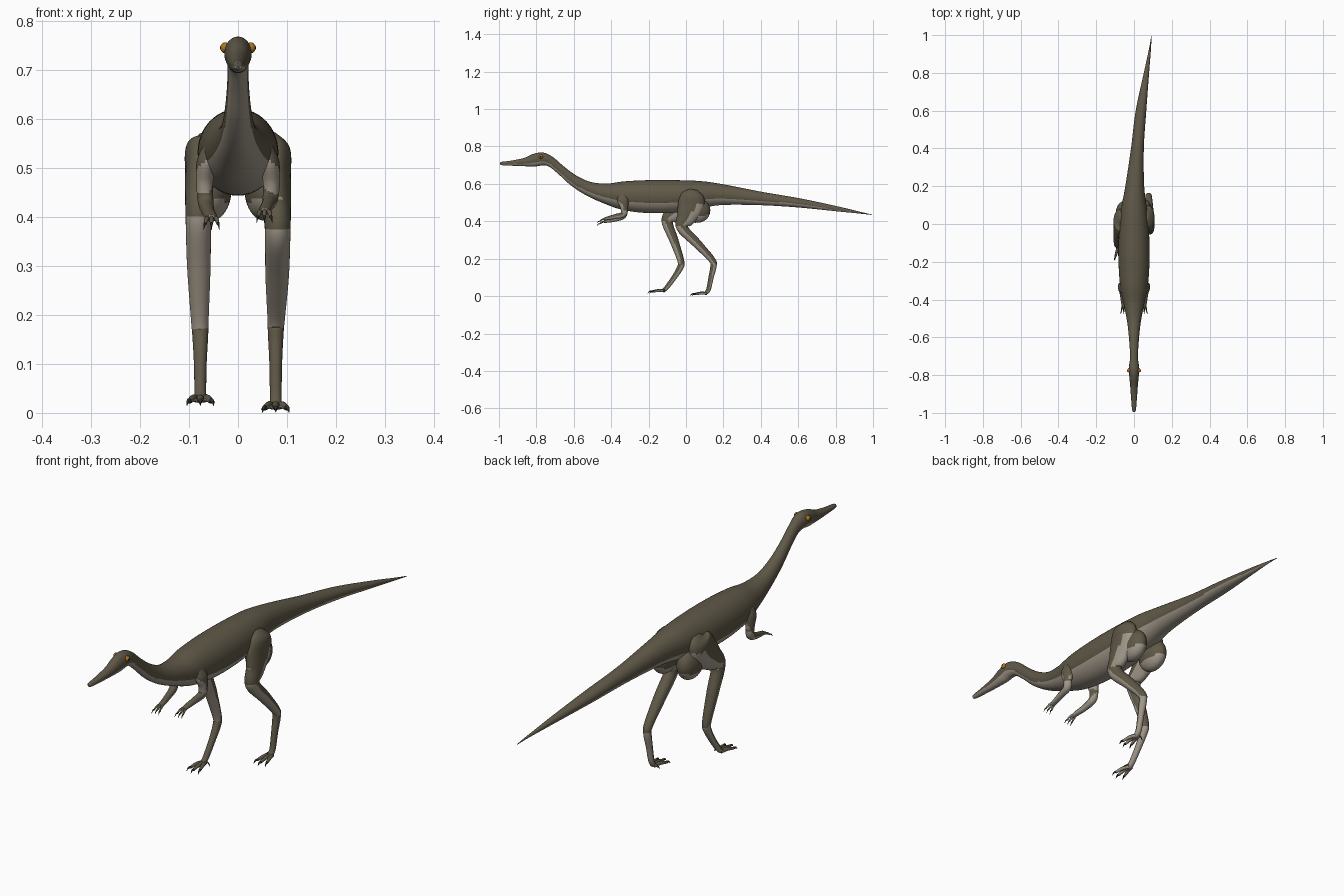
import bpy
import bmesh
import math
from mathutils import Vector

default_cube = bpy.data.objects.get("Cube")
if default_cube:
    bpy.data.objects.remove(default_cube, do_unlink=True)


def make_material(name, colour):
    material = bpy.data.materials.new(name)
    material.use_nodes = True
    rgba = (*colour, 1.0)
    material.diffuse_color = rgba
    material.node_tree.nodes["Principled BSDF"].inputs["Base Color"].default_value = rgba
    return material


HIDE = make_material("olive brown hide", (0.115, 0.098, 0.064))
BELLY = make_material("pale underside", (0.36, 0.315, 0.255))
EYE = make_material("amber eye", (0.42, 0.18, 0.012))
PUPIL = make_material("black pupil", (0.01, 0.01, 0.01))
CLAW = make_material("dark claw", (0.035, 0.03, 0.025))


def finish(name, bm, materials, threshold=None):
    """Turn a bmesh into a smooth object; faces that look down get the pale colour."""
    bmesh.ops.recalc_face_normals(bm, faces=bm.faces)
    bm.normal_update()
    for face in bm.faces:
        face.smooth = True
        if threshold is not None and face.normal.z < threshold:
            face.material_index = 1
    mesh = bpy.data.meshes.new(name)
    bm.to_mesh(mesh)
    bm.free()
    for material in materials:
        mesh.materials.append(material)
    obj = bpy.data.objects.new(name, mesh)
    bpy.context.collection.objects.link(obj)
    return obj


def catmull(stations, steps):
    """Smoothly fill in the stations between the given ones."""
    pts = [Vector(s) for s in stations]
    pts = [pts[0]] + pts + [pts[-1]]
    result = []
    for a, b, c, d in zip(pts, pts[1:], pts[2:], pts[3:]):
        for i in range(steps):
            t = i / steps
            result.append(0.5 * (2 * b + (c - a) * t + (2 * a - 5 * b + 4 * c - d) * t * t
                                 + (3 * b - a - 3 * c + d) * t ** 3))
    result.append(pts[-1])
    return result


def loft(name, stations, materials=(HIDE, BELLY), threshold=-0.06, sides=32, steps=6):
    """Tube through stations of x, y, z, half width, half depth."""
    rows = catmull(stations, steps)
    bm = bmesh.new()
    rings = []
    for i, row in enumerate(rows):
        tangent = Vector(rows[min(i + 1, len(rows) - 1)][:3]) - Vector(rows[max(i - 1, 0)][:3])
        side = Vector((1, 0, 0))
        depth = tangent.cross(side).normalized()
        centre = Vector(row[:3])
        ring = []
        for k in range(sides):
            a = math.tau * k / sides
            ring.append(bm.verts.new(centre + side * math.cos(a) * max(row[3], 0.0005)
                                     + depth * math.sin(a) * max(row[4], 0.0005)))
        rings.append(ring)
    for lower, upper in zip(rings, rings[1:]):
        for k in range(sides):
            n = (k + 1) % sides
            bm.faces.new((lower[k], lower[n], upper[n], upper[k]))
    bm.faces.new(rings[0])
    bm.faces.new(rings[-1])
    return finish(name, bm, materials, threshold)


def ellipsoid(name, centre, radii, materials, threshold=None):
    bm = bmesh.new()
    bmesh.ops.create_uvsphere(bm, u_segments=32, v_segments=20, radius=1)
    bmesh.ops.scale(bm, vec=radii, verts=bm.verts)
    bmesh.ops.translate(bm, vec=centre, verts=bm.verts)
    return finish(name, bm, materials, threshold)


def digit(name, base, tip, radius, claw_length, arch):
    """Toe or finger with a curved claw at the end."""
    base, tip = Vector(base), Vector(tip)
    middle = (base + tip) / 2 + Vector((0, 0, arch))
    forward = (tip - base).normalized() * claw_length
    loft(name, [(*base, radius, radius), (*middle, radius, radius),
                (*tip, radius * 0.7, radius * 0.7)], sides=12, steps=4)
    bend = tip + forward * 0.5 + Vector((0, 0, arch * 0.3))
    point = tip + forward - Vector((0, 0, claw_length * 0.4))
    loft(name + "_claw", [(*tip, radius * 0.65, radius * 0.75),
                          (*bend, radius * 0.45, radius * 0.5),
                          (*point, 0.0005, 0.0005)], (CLAW,), None, 10, 4)


# Tail, trunk, neck and head in one skin
loft("body", [
    (0.092, 0.995, 0.435, 0.001, 0.001),
    (0.085, 0.93, 0.446, 0.005, 0.005),
    (0.066, 0.8, 0.468, 0.014, 0.014),
    (0.037, 0.6, 0.499, 0.028, 0.025),
    (0.018, 0.4, 0.522, 0.034, 0.036),
    (0.004, 0.2, 0.542, 0.05, 0.055),
    (0, 0.08, 0.543, 0.068, 0.072),
    (0, -0.05, 0.534, 0.08, 0.086),
    (0, -0.2, 0.532, 0.082, 0.088),
    (0, -0.33, 0.537, 0.073, 0.077),
    (0, -0.43, 0.549, 0.053, 0.054),
    (0, -0.52, 0.574, 0.036, 0.038),
    (0, -0.6, 0.618, 0.027, 0.03),
    (0, -0.67, 0.675, 0.022, 0.025),
    (0, -0.72, 0.716, 0.022, 0.027),
    (0, -0.765, 0.733, 0.028, 0.034),
    (0, -0.81, 0.727, 0.025, 0.034),
    (0, -0.86, 0.717, 0.02, 0.023),
    (0, -0.93, 0.711, 0.015, 0.014),
    (0, -0.985, 0.709, 0.01, 0.009),
    (0, -0.995, 0.708, 0.004, 0.004)], threshold=-0.32, sides=48, steps=8)

# Leg sections from hip to foot: half width, half depth, distance from the middle
LEG = [(0.008, 0.02, 0.07), (0.029, 0.06, 0.077), (0.03, 0.07, 0.078), (0.028, 0.052, 0.08),
       (0.026, 0.031, 0.081), (0.024, 0.024, 0.08), (0.018, 0.018, 0.078),
       (0.016, 0.017, 0.077), (0.013, 0.014, 0.077), (0.012, 0.012, 0.077), (0.012, 0.009, 0.077)]
PATHS = {
    "left": [(0.04, 0.57), (0.035, 0.54), (0.025, 0.48), (0, 0.42), (-0.02, 0.365), (0.06, 0.28),
             (0.138, 0.195), (0.147, 0.162), (0.134, 0.1), (0.12, 0.035), (0.102, 0.014)],
    "right": [(0.03, 0.57), (0.025, 0.54), (-0.01, 0.49), (-0.06, 0.445), (-0.1, 0.4), (-0.065, 0.3),
              (-0.028, 0.19), (-0.03, 0.155), (-0.063, 0.1), (-0.105, 0.044), (-0.125, 0.028)],
}

for label, s in (("left", 1), ("right", -1)):
    # Leg and rounded rear of the thigh
    path = PATHS[label]
    loft(label + "_leg", [(s * x, y, z, w, d) for (w, d, x), (y, z) in zip(LEG, path)])
    ellipsoid(label + "_thigh_muscle", (s * 0.055, path[1][0] + 0.025, 0.458),
              (0.042, 0.07, 0.066), (HIDE, BELLY), -0.3)

    # Three splayed toes and one small rear toe
    y, z = path[-1]
    for toe, splay in (("inner", -1), ("middle", 0), ("outer", 1)):
        reach = 0.05 if splay else 0.06
        digit(f"{label}_{toe}_toe", (s * (0.077 + splay * 0.006), y + 0.01, z),
              (s * (0.077 + splay * 0.022), y - reach, z - 0.004), 0.0075, 0.02, 0.004)
    digit(label + "_rear_toe", (s * 0.068, y + 0.012, z + 0.006),
          (s * 0.056, y + 0.008, z), 0.005, 0.01, 0.002)

    # Short arm, held slightly lower on the right
    drop = 0 if s > 0 else 0.014
    loft(label + "_arm", [
        (s * 0.056, -0.345, 0.55, 0.012, 0.02),
        (s * 0.064, -0.338, 0.515, 0.02, 0.03),
        (s * 0.068, -0.33, 0.47, 0.017, 0.02),
        (s * 0.066, -0.335, 0.437 - drop / 2, 0.016, 0.016),
        (s * 0.061, -0.38, 0.425 - drop, 0.013, 0.013),
        (s * 0.055, -0.425, 0.415 - drop, 0.012, 0.009),
        (s * 0.054, -0.44, 0.411 - drop, 0.01, 0.007)])
    for finger, splay in (("inner", -1), ("middle", 0), ("outer", 1)):
        digit(f"{label}_{finger}_finger", (s * (0.054 + splay * 0.007), -0.432, 0.412 - drop),
              (s * (0.054 + splay * 0.013), -0.462, 0.4 - drop), 0.0045, 0.016, 0.004)

    # Eye with pupil
    ellipsoid(label + "_eye", (s * 0.026, -0.775, 0.745), (0.01, 0.011, 0.011), (EYE,))
    ellipsoid(label + "_pupil", (s * 0.034, -0.776, 0.745), (0.0025, 0.005, 0.005), (PUPIL,))
